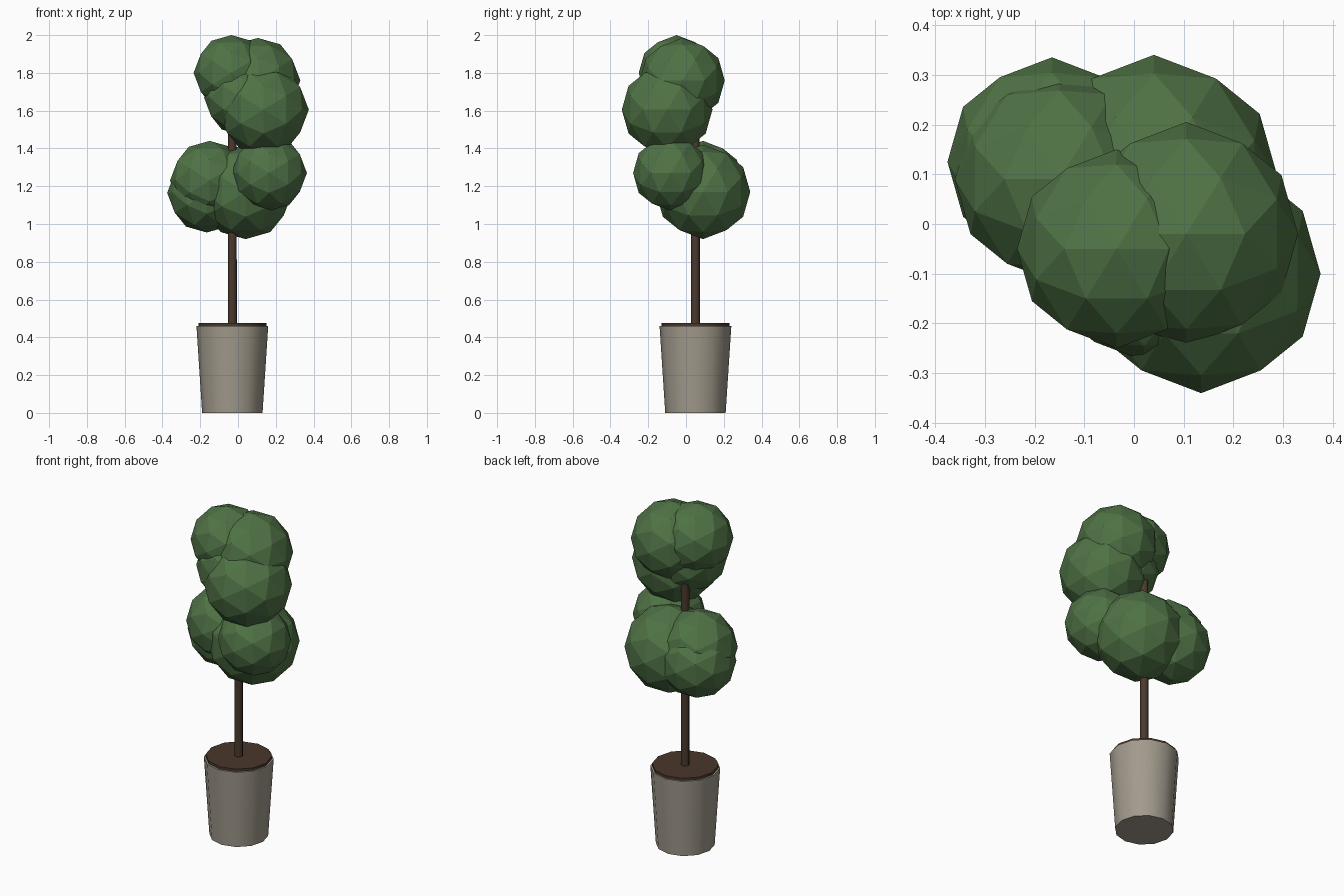
import bpy
import math

if "Cube" in bpy.data.objects:
    bpy.data.objects.remove(bpy.data.objects["Cube"])

PX, PY = -0.03, 0.05  # pot and trunk axis


def material(name, rgb):
    m = bpy.data.materials.new(name)
    m.diffuse_color = (*rgb, 1)
    m.use_nodes = True
    m.node_tree.nodes["Principled BSDF"].inputs["Base Color"].default_value = m.diffuse_color
    return m


GREEN = material("leaf green", (0.078, 0.17, 0.06))
STONE = material("stone grey", (0.36, 0.325, 0.265))
SOIL = material("soil brown", (0.066, 0.038, 0.023))
BARK = material("bark brown", (0.07, 0.042, 0.027))


def tapered(name, r_bottom, r_top, z0, z1, sides, mat):
    """Upright tapered cylinder on the pot axis with smooth sides."""
    bpy.ops.mesh.primitive_cone_add(vertices=sides, radius1=r_bottom, radius2=r_top,
                                    depth=z1 - z0, location=(PX, PY, (z0 + z1) / 2))
    ob = bpy.context.object
    ob.name = name
    ob.data.materials.append(mat)
    bpy.ops.object.shade_smooth_by_angle(angle=math.radians(50))


def clump(name, x, y, z, r):
    """Faceted leaf ball, tilted so an edge midpoint points straight up."""
    bpy.ops.mesh.primitive_ico_sphere_add(subdivisions=2, radius=r, location=(x, y, z),
                                          rotation=(0, -math.atan(2 / (1 + math.sqrt(5))), 0))
    ob = bpy.context.object
    ob.name = name
    ob.data.materials.append(GREEN)


# Pot, soil and trunk
tapered("pot", 0.16, 0.19, 0.0, 0.46, 12, STONE)
tapered("soil", 0.18, 0.18, 0.44, 0.475, 12, SOIL)
tapered("trunk", 0.024, 0.022, 0.46, 1.6, 8, BARK)

# Leaf balls: upper cluster, then lower cluster
upper = [(-0.035, -0.05, 1.80, 0.20), (0.105, -0.02, 1.76, 0.225),
         (0.135, -0.10, 1.605, 0.24), (0.02, -0.075, 1.67, 0.20)]
lower = [(0.165, -0.08, 1.27, 0.20), (0.04, 0.09, 1.17, 0.25),
         (-0.165, 0.125, 1.165, 0.21), (-0.15, 0.09, 1.23, 0.21)]
for label, group in (("upper_leaves", upper), ("lower_leaves", lower)):
    for i, ball in enumerate(group, 1):
        clump(f"{label}_{i}", *ball)
